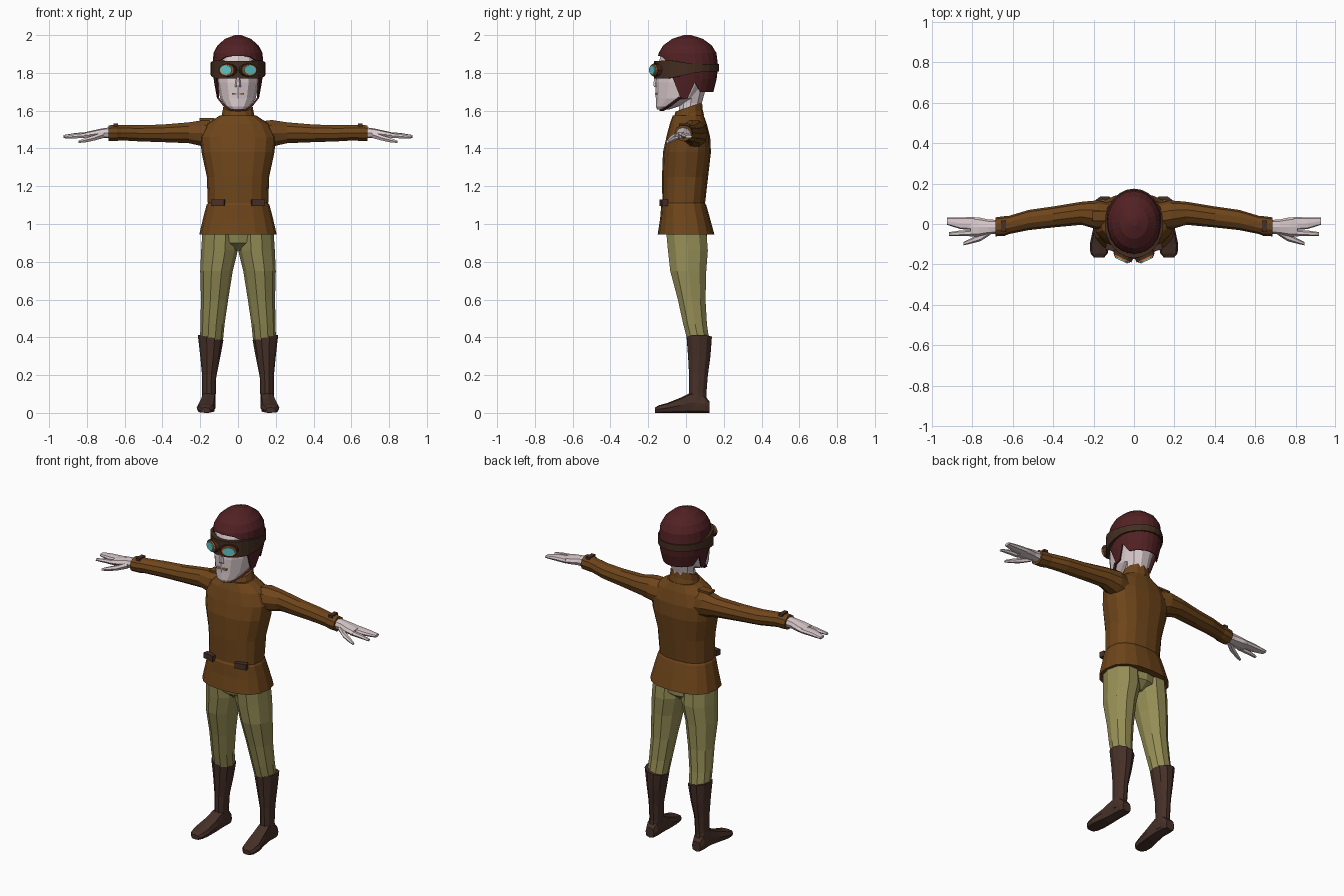
import bpy, bmesh, math
from mathutils import Matrix, Vector


def material(name, rgb):
    m = bpy.data.materials.new(name)
    lin = [((c / 255 + 0.055) / 1.055) ** 2.4 for c in rgb]
    m.diffuse_color = (*lin, 1)
    return m


JACKET = material("brown_cloth", (110, 69, 26))
PANTS = material("olive_cloth", (150, 143, 86))
BOOT = material("dark_leather", (70, 48, 40))
HELMET = material("maroon_leather", (82, 33, 35))
SKIN = material("pale_skin", (218, 202, 204))
STRAP = material("goggle_leather", (68, 45, 32))
RIM = material("orange_rim", (200, 110, 50))
LENS = material("cyan_glass", (95, 200, 200))
LIPS = material("lips", (190, 145, 115))


def finish(name, bm, mat):
    bmesh.ops.recalc_face_normals(bm, faces=bm.faces)
    me = bpy.data.meshes.new(name)
    bm.to_mesh(me)
    bm.free()
    me.materials.append(mat)
    ob = bpy.data.objects.new(name, me)
    bpy.context.collection.objects.link(ob)
    return ob


def sheet(name, rows, mat, cap_start=True, cap_end=True):
    """Skin closed rows of points, with optional end caps."""
    bm = bmesh.new()
    vs = [[bm.verts.new(p) for p in row] for row in rows]
    n = len(vs[0])
    for a, b in zip(vs, vs[1:]):
        for i in range(n):
            j = (i + 1) % n
            bm.faces.new((a[i], a[j], b[j], b[i]))
    if cap_start:
        bm.faces.new(vs[0])
    if cap_end:
        bm.faces.new(vs[-1])
    return finish(name, bm, mat)


def loft(name, rings, mat, axis=2, n=12, p=1.0, s=1, tilt=(0, 0)):
    """Rings are (position on axis, centre 1, centre 2, radius 1, radius 2)."""
    rows = []
    for t, c1, c2, r1, r2 in rings:
        row = []
        for i in range(n):
            a = 2 * math.pi * i / n
            c, d = math.cos(a), math.sin(a)
            q = [c1 + r1 * math.copysign(abs(c) ** p, c),
                 c2 + r2 * math.copysign(abs(d) ** p, d)]
            q.insert(axis, t)
            if axis == 2:
                q[2] += tilt[0] * (q[0] - c1) + tilt[1] * (q[1] - c2)
            row.append((q[0] * s, q[1], q[2]))
        rows.append(row)
    return sheet(name, rows, mat)


def box(name, loc, size, mat, rot=0):
    bm = bmesh.new()
    bmesh.ops.create_cube(bm, size=1, matrix=Matrix.Translation(loc)
                          @ Matrix.Rotation(rot, 4, 'Z') @ Matrix.Diagonal((*size, 1)))
    return finish(name, bm, mat)


# Jacket body and tilted collar
loft("jacket_body", [
    (.945, 0, 0, .205, .15), (1.03, 0, -.005, .185, .132), (1.10, 0, -.012, .167, .119),
    (1.11, 0, -.012, .16, .113), (1.25, 0, -.005, .165, .122), (1.38, 0, .005, .193, .127),
    (1.46, 0, .012, .2, .116), (1.53, 0, .012, .165, .098), (1.575, 0, .012, .095, .082)],
    JACKET, n=16, p=.82)
loft("collar", [(1.545, 0, .005, .1, .09), (1.58, 0, .01, .085, .078),
                (1.62, 0, .015, .078, .07)], JACKET, tilt=(0, .35))
box("shoulder_tab", (-.165, .04, 1.555), (.08, .05, .012), JACKET)

# Pelvis between the trouser legs
loft("pelvis", [(.86, 0, .01, .03, .05), (.9, 0, .01, .12, .1), (.99, 0, 0, .17, .11)], PANTS)

for s, side in ((1, "left"), (-1, "right")):
    # Sleeve, cuff and cuff strap
    loft(side + "_sleeve", [
        (.10, .03, 1.465, .07, .08), (.18, .045, 1.48, .072, .074), (.26, .053, 1.483, .057, .058),
        (.40, .035, 1.48, .052, .049), (.52, .02, 1.48, .05, .045), (.62, -.005, 1.483, .045, .042),
        (.64, -.01, 1.483, .049, .045), (.685, -.014, 1.481, .047, .043)],
        JACKET, axis=0, n=10, s=s)
    box(side + "_cuff_strap", (s * .647, -.01, 1.524), (.025, .055, .014), BOOT)
    # Hand: palm, grouped fingers, index finger, thumb
    loft(side + "_palm", [
        (.67, -.014, 1.483, .034, .03), (.72, -.014, 1.481, .036, .025),
        (.77, -.014, 1.474, .047, .021), (.81, -.014, 1.47, .048, .016)],
        SKIN, axis=0, n=8, p=.8, s=s)
    loft(side + "_fingers", [(.79, .002, 1.471, .032, .016), (.86, .004, 1.468, .029, .014),
                             (.925, .014, 1.463, .018, .008)], SKIN, axis=0, n=8, p=.7, s=s)
    loft(side + "_index_finger", [(.79, -.045, 1.469, .016, .015), (.86, -.046, 1.464, .014, .012),
                                  (.915, -.05, 1.458, .01, .007)], SKIN, axis=0, n=6, s=s)
    loft(side + "_thumb", [(.71, -.035, 1.473, .018, .02), (.76, -.066, 1.456, .019, .016),
                           (.81, -.085, 1.443, .013, .013), (.845, -.098, 1.435, .008, .007)],
         SKIN, axis=0, n=6, s=s)
    # Trouser leg
    loft(side + "_trouser_leg", [
        (.98, .095, 0, .092, .112), (.86, .098, .01, .097, .111), (.75, .114, .012, .086, .1),
        (.6, .124, .03, .072, .077), (.47, .135, .048, .064, .066), (.37, .141, .068, .06, .06)],
        PANTS, n=10, s=s)
    # Boot shaft and foot
    loft(side + "_boot_shaft", [
        (.40, .145, .07, .068, .07), (.30, .148, .07, .053, .062), (.2, .153, .066, .038, .052),
        (.1, .154, .062, .036, .048), (.03, .156, .062, .038, .055)],
        BOOT, n=10, s=s, tilt=(.2, 0))
    loft(side + "_boot_foot", [
        (.125, .156, .03, .028, .03), (.1, .156, .045, .037, .045), (.03, .156, .055, .038, .055),
        (-.03, .161, .04, .043, .04), (-.1, .17, .026, .049, .026), (-.145, .173, .02, .043, .02),
        (-.165, .173, .014, .026, .014)], BOOT, axis=1, n=8, p=.6, s=s)
    # Waist tab
    box(side + "_waist_tab", (s * .105, -.118, 1.112), (.07, .03, .034), BOOT, s * .2)
    # Angled goggle cup, rim and lens
    turn = Matrix.Translation((s * .053, -.158, 1.815)) @ Matrix.Rotation(s * .44, 4, 'Z')
    for part, r, depth, mat in (("cup", 1.15, .012, STRAP), ("rim", 1.0, .02, RIM),
                                ("lens", .8, .026, LENS)):
        bm = bmesh.new()
        bmesh.ops.create_cone(bm, cap_ends=True, segments=12, radius1=.043 * r,
                              radius2=.043 * r, depth=depth * 2,
                              matrix=turn @ Matrix.Diagonal((1, 1, .72, 1))
                              @ Matrix.Rotation(math.pi / 2, 4, 'X'))
        finish(side + "_goggle_" + part, bm, mat)

# Neck, head, nose and mouth
loft("neck", [(1.56, 0, .015, .068, .06), (1.64, 0, .025, .066, .062),
              (1.74, 0, .04, .085, .075)], SKIN, n=10)
loft("head", [
    (1.607, 0, -.12, .04, .033), (1.622, 0, -.1, .064, .06), (1.665, 0, -.045, .094, .115),
    (1.75, 0, -.018, .112, .145), (1.84, 0, -.005, .12, .145), (1.9, 0, 0, .112, .13),
    (1.94, 0, 0, .08, .09)], SKIN)
loft("nose", [(1.725, 0, -.158, .016, .012), (1.735, 0, -.161, .015, .014),
              (1.79, 0, -.158, .009, .01)], SKIN, n=6)
box("mouth", (0, -.156, 1.69), (.066, .016, .009), LIPS)

# Helmet shell: open face, ear flaps, raised nape
PROFILE = [(1.66, .8), (1.70, .84), (1.77, .95), (1.85, 1), (1.905, .94),
           (1.945, .79), (1.98, .5), (2.0, .12)]
EDGE = [1.89, 1.89, 1.885, 1.865, 1.77, 1.66, 1.665, 1.75, 1.70, 1.70, 1.70, 1.70, 1.70]


def width_at(z):
    for (z0, f0), (z1, f1) in zip(PROFILE, PROFILE[1:]):
        if z <= z1:
            return f0 + (f1 - f0) * (z - z0) / (z1 - z0)
    return PROFILE[-1][1]


def helmet_point(i, z):
    a, f = math.radians(15 * i), width_at(z)
    return (.138 * f * math.sin(a), .008 - .163 * f * math.cos(a), z)


edges = [EDGE[min(i, 24 - i)] for i in range(24)]
rows = [[helmet_point(i, e + (1.905 - e) * k / 3) for i, e in enumerate(edges)] for k in range(4)]
rows += [[helmet_point(i, z) for i in range(24)] for z in (1.945, 1.98, 2.0)]
helmet = sheet("helmet", rows, HELMET, cap_start=False)
mod = helmet.modifiers.new("thickness", 'SOLIDIFY')
mod.thickness, mod.offset = .008, -1

# Goggle band, tall over the eyes and narrow behind
rows = []
for inset, sign in ((.025, 1), (0, 1), (0, -1), (.025, -1)):
    row = []
    for i in range(24):
        a = math.radians(15 * i)
        front = max(0, math.cos(a) + .35) / 1.35
        h = .02 + .027 * min(1, front * 1.6)
        row.append(((.145 - inset) * math.sin(a), .003 - (.172 - inset) * math.cos(a),
                    1.822 - .006 * math.cos(a) + sign * h))
    rows.append(row)
sheet("goggle_band", rows, STRAP, cap_start=False, cap_end=False)

# Chin strap
path = [(-.107, -.03, 1.67), (-.078, -.08, 1.632), (-.045, -.118, 1.607), (0, -.13, 1.602),
        (.045, -.118, 1.607), (.078, -.08, 1.632), (.107, -.03, 1.67)]
rows = []
for x, y, z in path:
    c = Vector((x, y, z))
    out = Vector((x, 0, -.06)).normalized() * .005
    rows.append([c + out + Vector((0, -.009, 0)), c + out + Vector((0, .009, 0)),
                 c - out + Vector((0, .009, 0)), c - out + Vector((0, -.009, 0))])
sheet("chin_strap", rows, HELMET)
